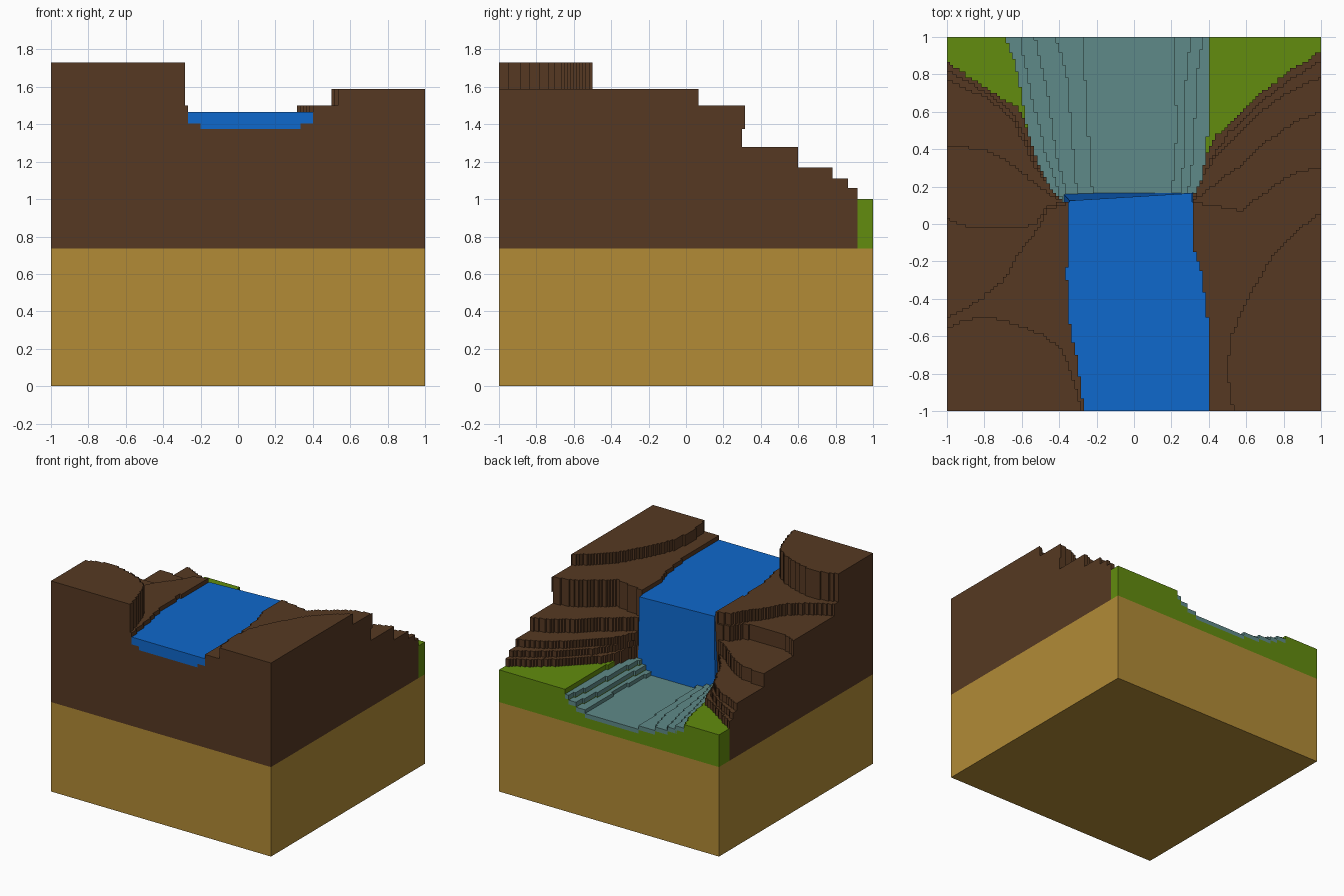
import bpy, bmesh

if "Cube" in bpy.data.objects:
    bpy.data.objects.remove(bpy.data.objects["Cube"])

CELL = 1 / 60          # terrain outlines are stair-stepped on this grid
Z0 = 0.735             # top of the sand block


def material(name, rgb):
    m = bpy.data.materials.new(name)
    lin = [((c / 255 + 0.055) / 1.055) ** 2.4 if c > 10 else c / 255 / 12.92 for c in rgb]
    m.diffuse_color = (*lin, 1)
    m.use_nodes = True
    m.node_tree.nodes["Principled BSDF"].inputs["Base Color"].default_value = m.diffuse_color
    return m


SAND = material("sand", (178, 139, 54))
EARTH = material("brown earth", (86, 57, 34))
GRASS = material("green grass", (98, 140, 14))
BED = material("teal pool bed", (95, 138, 136))
WATER = material("blue water", (15, 104, 204))


def stair(points):
    """Resample a polyline and snap it to the grid as right-angled steps."""
    out = []

    def push(p):
        if not out or out[-1] != p:
            out.append(p)

    for (x1, y1), (x2, y2) in zip(points, points[1:]):
        n = max(1, int(max(abs(x2 - x1), abs(y2 - y1)) / CELL * 2))
        for i in range(n + 1):
            t = i / n
            p = (round((x1 + (x2 - x1) * t) / CELL), round((y1 + (y2 - y1) * t) / CELL))
            if out and p[0] != out[-1][0] and p[1] != out[-1][1]:
                push((p[0], out[-1][1]))
            push(p)
    return [(x * CELL, y * CELL) for x, y in out]


def slab(name, outline, z1, z2, mat):
    """Extrude a closed outline from z1 to z2."""
    pts = []
    for p in outline:      # drop repeats and points on straight runs
        if pts and abs(p[0] - pts[-1][0]) + abs(p[1] - pts[-1][1]) < 1e-5:
            continue
        if len(pts) > 1:
            a, b = pts[-2], pts[-1]
            cross = (b[0] - a[0]) * (p[1] - b[1]) - (b[1] - a[1]) * (p[0] - b[0])
            if abs(cross) < 1e-8:
                pts.pop()
        pts.append(p)
    if abs(pts[0][0] - pts[-1][0]) + abs(pts[0][1] - pts[-1][1]) < 1e-5:
        pts.pop()
    bm = bmesh.new()
    face = bm.faces.new([bm.verts.new((x, y, z1)) for x, y in pts])
    ext = bmesh.ops.extrude_face_region(bm, geom=[face], use_keep_orig=True)
    for v in ext["geom"]:
        if isinstance(v, bmesh.types.BMVert):
            v.co.z = z2
    bmesh.ops.recalc_face_normals(bm, faces=bm.faces)
    return finish(name, bm, mat)


def finish(name, bm, mat):
    me = bpy.data.meshes.new(name)
    bm.to_mesh(me)
    bm.free()
    me.materials.append(mat)
    ob = bpy.data.objects.new(name, me)
    bpy.context.collection.objects.link(ob)
    return ob


# sand block
slab("sand_base", [(-1, -1), (1, -1), (1, 1), (-1, 1)], 0, Z0, SAND)

# shore lines where the cliffs meet the grass, and the last stretch down to the fall
TAIL_L = [(-.57, .5), (-.52, .35), (-.43, .15), (-.4, .12)]
TAIL_R = [(.385, .37), (.36, .22), (.32, .16), (.31, .12)]
SHORE_L = [(-1, .87), (-.85, .76), (-.72, .68), (-.62, .62), (-.57, .5)]
SHORE_R = [(1, .92), (.85, .83), (.7, .71), (.55, .57), (.43, .46), (.385, .37)]

# contour lines of the cliffs, from the outer edge to the waterfall lip
LEFT = {
    1.06: SHORE_L + TAIL_L[1:],
    1.11: [(-1, .82), (-.8, .71), (-.65, .6), (-.58, .46), (-.52, .31), (-.4, .12)],
    1.17: [(-1, .77), (-.8, .68), (-.66, .57), (-.59, .44), (-.52, .29), (-.39, .12)],
    1.28: [(-1, .42), (-.8, .4), (-.65, .32), (-.5, .19), (-.39, .12)],
    1.40: [(-1, .03), (-.9, -.01), (-.65, -.02), (-.53, 0), (-.46, .1), (-.36, .12)],
    1.50: [(-1, -.5), (-.85, -.42), (-.7, -.3), (-.6, -.13), (-.52, -.03), (-.46, .08), (-.345, .12)],
}
RIGHT = {
    1.06: SHORE_R + TAIL_R[1:],
    1.11: [(1, .87), (.85, .78), (.68, .65), (.52, .5), (.41, .35), (.35, .2), (.31, .12)],
    1.17: [(1, .78), (.85, .72), (.68, .6), (.52, .45), (.41, .32), (.34, .19), (.31, .12)],
    1.28: [(1, .61), (.85, .54), (.7, .43), (.55, .3), (.42, .2), (.31, .12)],
    1.40: [(1, .31), (.85, .27), (.72, .18), (.58, .07), (.42, .1), (.31, .12)],
    1.50: [(1, .31), (.85, .27), (.72, .18), (.58, .07), (.42, .1), (.31, .12)],
}

# river banks, upstream (front) to lip
RIVER_L = [(-.265, -1), (-.3, -.75), (-.35, -.5), (-.36, -.25), (-.345, 0), (-.345, .12)]
RIVER_R = [(.4, -1), (.4, -.7), (.39, -.45), (.36, -.25), (.31, -.1), (.31, .12)]


def narrowed(line, dx):
    return [(x + dx, y) for x, y in line]


# solid cliff terraces running right across under the river
z = Z0
for i, level in enumerate((1.06, 1.11, 1.17, 1.28, 1.40)):
    top = min(level, 1.375)
    ring = stair(LEFT[level]) + stair(RIGHT[level])[::-1] + [(1, -1), (-1, -1)]
    slab(f"cliff_terrace_{i + 1}", ring, z, top, EARTH)
    z = top

# banks on both sides of the channel: shallow shelf, then full width
for name, level, z1, z2, inset in (("shelf", 1.40, 1.375, 1.405, .06),
                                   ("bank", 1.50, 1.405, 1.50, 0)):
    for side, contour, edge, s in (("left", LEFT, RIVER_L, -1), ("right", RIGHT, RIVER_R, 1)):
        ring = stair(contour[level]) + stair(narrowed(edge, -s * inset))[::-1] + [(s, -1)]
        slab(f"{side}_{name}", ring, z1, z2, EARTH)

# highest plateaus
slab("left_plateau", stair([(-1, -.55), (-.9, -.51), (-.78, -.5), (-.65, -.53), (-.5, -.59),
                            (-.4, -.66), (-.35, -.75), (-.3, -.92), (-.28, -1)]) + [(-1, -1)],
     1.5, 1.73, EARTH)
slab("right_plateau", stair([(1, .06), (.85, -.05), (.72, -.2), (.6, -.42), (.52, -.6),
                             (.5, -.8), (.53, -1)]) + [(1, -1)], 1.5, 1.59, EARTH)

# river in two depths
slab("river", stair(RIVER_L) + stair(RIVER_R)[::-1], 1.405, 1.465, WATER)
slab("river_deep", stair(narrowed(RIVER_L, .06)) + stair(narrowed(RIVER_R, -.06))[::-1],
     1.375, 1.405, WATER)

# pool bed contours, left to right, running from the back edge to the fall
BED_L = [(-.69, 1), (-.64, .87), (-.61, .75), (-.585, .6)] + TAIL_L
BED_R = [(.4, 1), (.4, .6), (.385, .37)] + TAIL_R[1:]
BED_LINES = [
    BED_L,
    [(-.61, 1), (-.56, .75), (-.48, .4), (-.38, .12)],
    [(-.53, 1), (-.46, .7), (-.42, .4), (-.35, .12)],
    [(-.42, 1), (-.36, .8), (-.33, .45), (-.3, .12)],
    [(-.27, 1), (-.25, .6), (-.22, .12)],
    [(.21, 1), (.23, .5), (.2, .12)],
    [(.3, 1), (.27, .7), (.27, .4), (.24, .12)],
    [(.37, 1), (.33, .75), (.32, .4), (.28, .12)],
    BED_R,
]
BED_HEIGHTS = [.97, .94, .91, .88, .85, .88, .92, .96]
for i, h in enumerate(BED_HEIGHTS):
    ring = stair(BED_LINES[i]) + stair(BED_LINES[i + 1])[::-1]
    slab(f"bed_ground_{i + 1}", ring, Z0, h - .035, GRASS)
    slab(f"pool_bed_{i + 1}", ring, h - .035, h, BED)

# grass corners beside the pool
slab("left_grass", stair(SHORE_L) + stair(BED_L[:5])[::-1] + [(-1, 1)], Z0, 1.0, GRASS)
slab("right_grass", stair(SHORE_R) + stair(BED_R[:3])[::-1] + [(1, 1)], Z0, 1.0, GRASS)

# waterfall: box whose foot spreads slightly past the lip
bm = bmesh.new()
bottom = [(-.38, .1), (.32, .1), (.32, .168), (-.38, .165)]
top = [(-.345, .1), (.31, .1), (.31, .165), (-.345, .125)]
lo = [bm.verts.new((x, y, .84)) for x, y in bottom]
hi = [bm.verts.new((x, y, 1.465)) for x, y in top]
bm.faces.new(lo)
bm.faces.new(hi)
for i in range(4):
    j = (i + 1) % 4
    bm.faces.new((lo[i], lo[j], hi[j], hi[i]))
bmesh.ops.recalc_face_normals(bm, faces=bm.faces)
finish("waterfall", bm, WATER)
